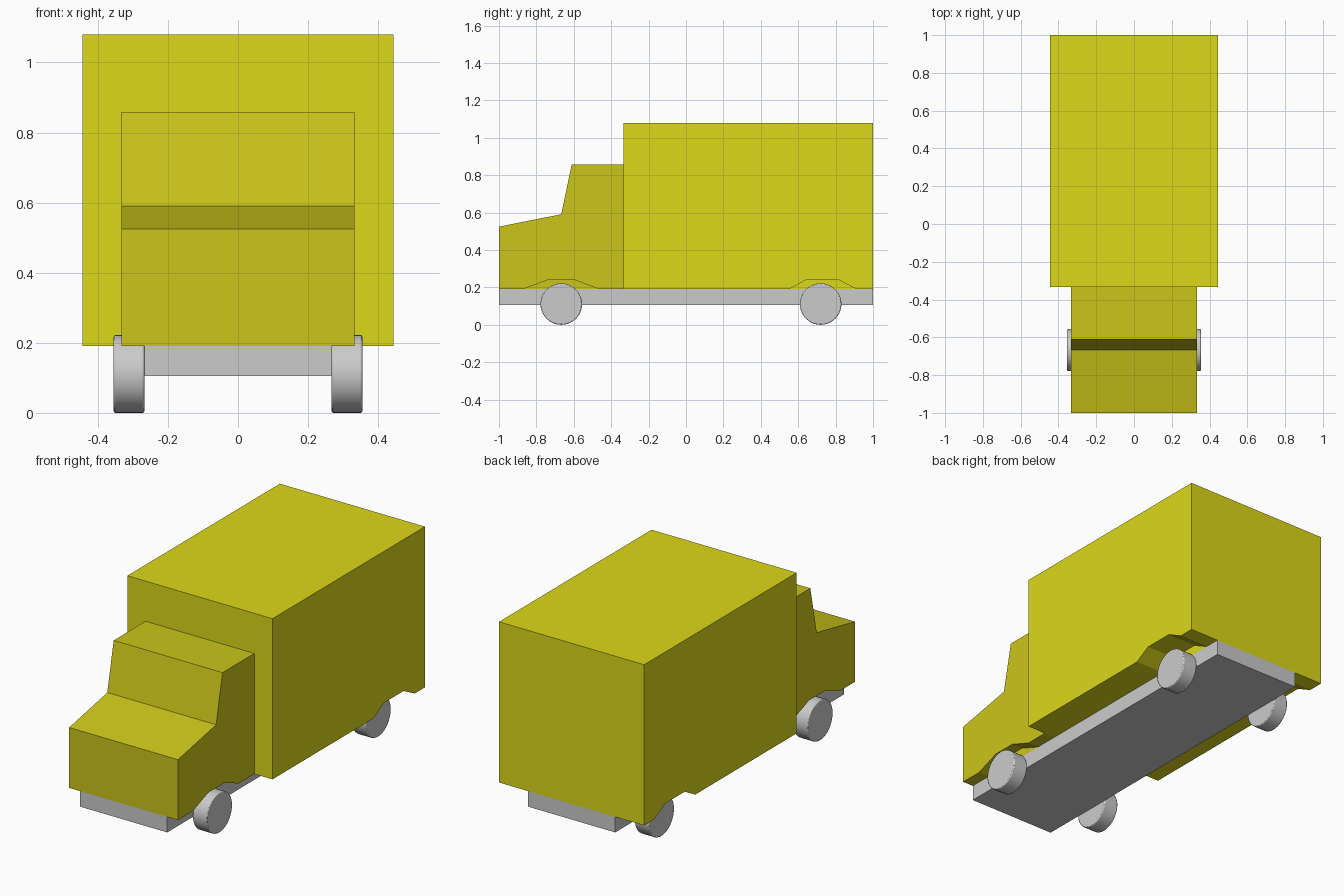
import bpy, bmesh, math

if "Cube" in bpy.data.objects:
    bpy.data.objects.remove(bpy.data.objects["Cube"])


def material(name, color):
    m = bpy.data.materials.new(name)
    m.diffuse_color = color
    m.use_nodes = True
    m.node_tree.nodes["Principled BSDF"].inputs["Base Color"].default_value = m.diffuse_color
    return m


def prism(name, profile, x0, x1, mat=None):
    """Extrude a (y, z) profile from x0 to x1."""
    bm = bmesh.new()
    face = bm.faces.new([bm.verts.new((x0, y, z)) for y, z in profile])
    ext = bmesh.ops.extrude_face_region(bm, geom=[face])
    verts = [g for g in ext["geom"] if isinstance(g, bmesh.types.BMVert)]
    bmesh.ops.translate(bm, verts=verts, vec=(x1 - x0, 0, 0))
    bmesh.ops.recalc_face_normals(bm, faces=bm.faces)
    mesh = bpy.data.meshes.new(name)
    bm.to_mesh(mesh)
    bm.free()
    ob = bpy.data.objects.new(name, mesh)
    bpy.context.collection.objects.link(ob)
    if mat:
        mesh.materials.append(mat)
    return ob


def rect(y0, y1, z0, z1):
    return [(y0, z0), (y1, z0), (y1, z1), (y0, z1)]


def cut_arches(body, y0, y1, y2, y3):
    """Cut a trapezoid wheel arch into both sides, outside the chassis."""
    for s in (-1, 1):
        arch = [(y0, 0.1), (y0, FLOOR), (y1, 0.242), (y2, 0.242), (y3, FLOOR), (y3, 0.1)]
        cutter = prism("arch_cutter", arch, s * RAIL, s * 0.6)
        cutter.hide_render = True
        mod = body.modifiers.new("arch", "BOOLEAN")
        mod.operation = "DIFFERENCE"
        mod.solver = "EXACT"
        mod.object = cutter
        bpy.context.view_layer.objects.active = body
        bpy.ops.object.modifier_apply(modifier=mod.name)
        bpy.data.objects.remove(cutter)


FLOOR, RAIL, R = 0.191, 0.267, 0.111
box_yellow = material("box_yellow", (0.72, 0.69, 0.01, 1))
cab_yellow = material("cab_yellow", (0.60, 0.56, 0.01, 1))

# Chassis slab
prism("chassis", rect(-1, 1, 0.105, FLOOR), -RAIL, RAIL)

# Cab with hood and sloped windscreen
cab = prism("cab", [(-1, FLOOR), (-1, 0.525), (-0.667, 0.591), (-0.611, 0.858),
                    (-0.333, 0.858), (-0.333, FLOOR)], -0.333, 0.333, cab_yellow)
cut_arches(cab, -0.87, -0.733, -0.6, -0.467)

# Cargo box
box = prism("cargo_box", rect(-0.333, 1, FLOOR, 1.08), -0.444, 0.444, box_yellow)
cut_arches(box, 0.553, 0.645, 0.813, 0.911)

# Wheels
for axle, y in (("front", -0.667), ("rear", 0.72)):
    for side, s in (("left", -1), ("right", 1)):
        bpy.ops.mesh.primitive_cylinder_add(vertices=40, radius=R, depth=0.088,
                                            location=(s * 0.311, y, R),
                                            rotation=(0, math.pi / 2, 0))
        wheel = bpy.context.object
        wheel.name = f"{axle}_{side}_wheel"
        bevel = wheel.modifiers.new("rounded_rim", "BEVEL")
        bevel.width = 0.005
        bevel.segments = 2
        bevel.limit_method = "ANGLE"
        bpy.ops.object.shade_smooth_by_angle()
